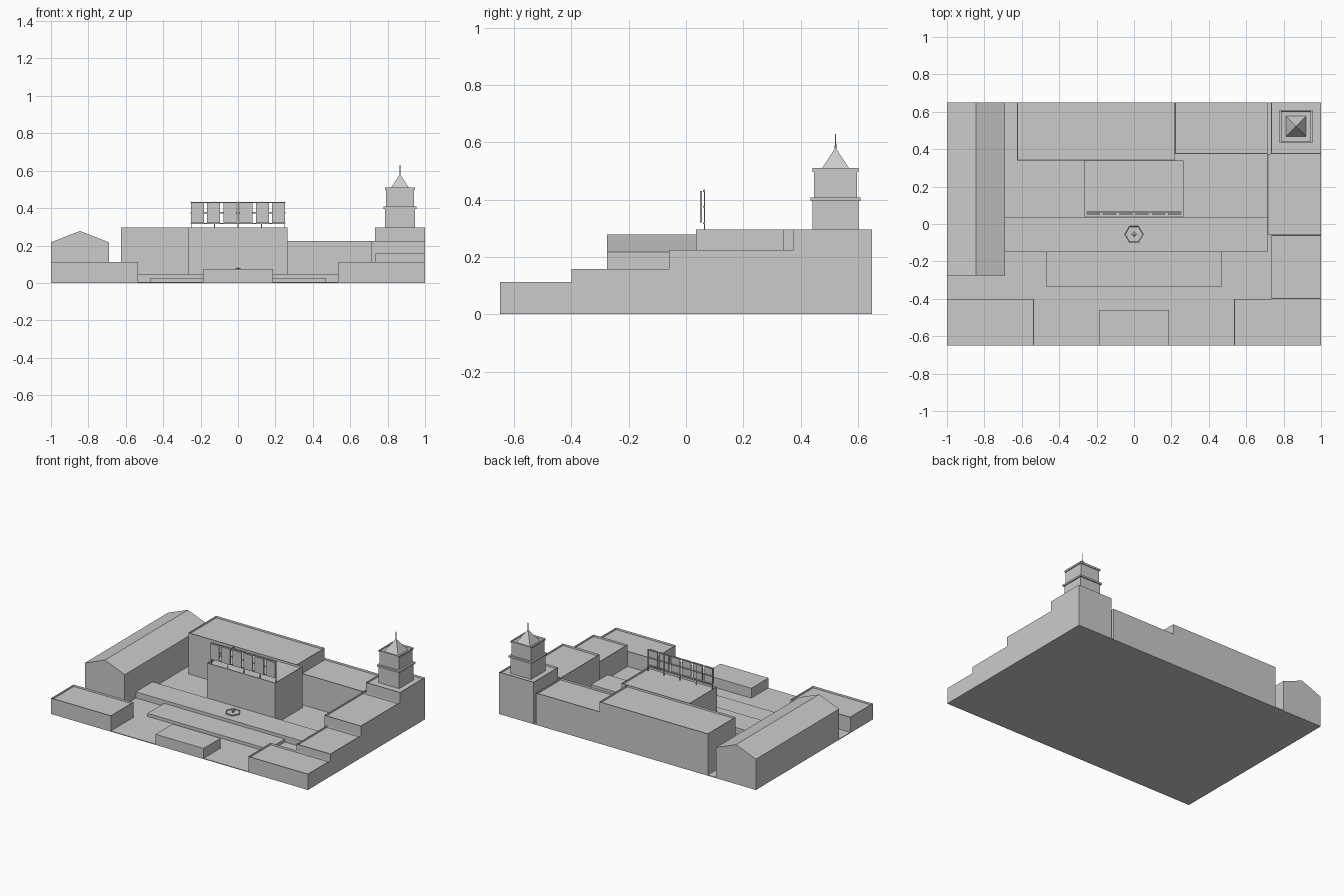
import bpy, bmesh
from mathutils import Matrix

cube = bpy.data.objects.get("Cube")
if cube:
    bpy.data.objects.remove(cube)

stone = bpy.data.materials.new("light_grey")
stone.use_nodes = True
GREY = (0.6, 0.6, 0.6, 1)
stone.diffuse_color = GREY
stone.node_tree.nodes["Principled BSDF"].inputs["Base Color"].default_value = GREY


def finish(name, bm):
    mesh = bpy.data.meshes.new(name)
    bm.normal_update()
    bm.to_mesh(mesh)
    bm.free()
    mesh.materials.append(stone)
    obj = bpy.data.objects.new(name, mesh)
    bpy.context.collection.objects.link(obj)
    return obj


def sink_top(bm, edge, depth):
    """Inset the top face and lower it, leaving a thin parapet."""
    bm.normal_update()
    top = max((f for f in bm.faces if f.normal.z > 0.9),
              key=lambda f: f.calc_center_median().z)
    bmesh.ops.inset_region(bm, faces=[top], thickness=edge)
    bmesh.ops.translate(bm, verts=top.verts, vec=(0, 0, -depth))


def block(name, x0, x1, y0, y1, z0, z1, parapet=False):
    bm = bmesh.new()
    bmesh.ops.create_cube(bm, size=1)
    bmesh.ops.scale(bm, verts=bm.verts, vec=(x1 - x0, y1 - y0, z1 - z0))
    bmesh.ops.translate(bm, verts=bm.verts,
                        vec=((x0 + x1) / 2, (y0 + y1) / 2, (z0 + z1) / 2))
    if parapet:
        sink_top(bm, 0.002, 0.013)
    return finish(name, bm)


def cone(name, sides, r0, r1, x, y, z0, z1, turn=0.0, sink=None):
    bm = bmesh.new()
    bmesh.ops.create_cone(bm, cap_ends=True, segments=sides, radius1=r0,
                          radius2=r1, depth=z1 - z0,
                          matrix=Matrix.Translation((x, y, (z0 + z1) / 2))
                          @ Matrix.Rotation(turn, 4, "Z"))
    if sink:
        sink_top(bm, *sink)
    return finish(name, bm)


# Ground and low terraces
block("ground_slab", -1, 1, -0.65, 0.65, 0, 0.005)
block("terrace", -0.69, 0.715, -0.15, 0.035, 0, 0.048)
block("front_step", -0.47, 0.47, -0.335, -0.15, 0, 0.026)
block("gate_house", -0.187, 0.187, -0.65, -0.46, 0, 0.075)

# Flat-roofed buildings with parapets
for side, x0, x1 in (("right", -1, -0.535), ("left", 0.535, 1)):
    block("front_building_" + side, x0, x1, -0.65, -0.4, 0, 0.112, True)
block("side_building_low", 0.735, 1, -0.4, -0.06, 0, 0.158, True)
block("side_building_high", 0.715, 1, -0.06, 0.375, 0, 0.225, True)
block("tower_building", 0.733, 1, 0.375, 0.65, 0, 0.295, True)
block("back_building_low", 0.22, 0.715, 0.375, 0.65, 0, 0.225, True)
block("back_building_high", -0.625, 0.22, 0.34, 0.65, 0, 0.295, True)
block("central_hall", -0.265, 0.265, 0.035, 0.34, 0, 0.295, True)

# Gabled hall
bm = bmesh.new()
outline = [(-1, 0), (-0.69, 0), (-0.69, 0.217), (-0.845, 0.278), (-1, 0.217)]
gable = bm.faces.new([bm.verts.new((x, -0.275, z)) for x, z in outline])
ext = bmesh.ops.extrude_face_region(bm, geom=[gable], use_keep_orig=True)
bmesh.ops.translate(bm, vec=(0, 0.925, 0),
                    verts=[v for v in ext["geom"] if isinstance(v, bmesh.types.BMVert)])
bmesh.ops.recalc_face_normals(bm, faces=bm.faces)
finish("gabled_hall", bm)

# Fountain on the terrace
cone("fountain_basin", 6, 0.05, 0.05, 0, -0.055, 0.04, 0.056, 0.5236, (0.004, 0.005))
cone("fountain_jet_lower", 4, 0.004, 0.017, 0, -0.055, 0.048, 0.076)
cone("fountain_jet_upper", 4, 0.017, 0.002, 0, -0.055, 0.076, 0.082)

# Rooftop panels on a frame of posts and rails
for i in range(6):
    x = (i - 2.5) * 0.087
    block(f"roof_panel_{i + 1}", x - 0.035, x + 0.035, 0.049, 0.056, 0.32, 0.43)
for i in range(5):
    x = (i - 2) * 0.125
    block(f"frame_post_{i + 1}", x - 0.002, x + 0.002, 0.062, 0.067, 0.28, 0.435)
for i, z in enumerate((0.318, 0.375, 0.43)):
    block(f"frame_rail_{i + 1}", -0.253, 0.253, 0.06, 0.066, z - 0.003, z + 0.003)


# Tower in stages
def stage(name, half, z0, z1, parapet=False):
    block(name, TX - half, TX + half, TY - half, TY + half, z0, z1, parapet)


TX, TY = 0.866, 0.522
stage("tower_lower_stage", 0.08, 0.27, 0.398)
stage("tower_lower_cornice", 0.088, 0.396, 0.408)
stage("tower_upper_stage", 0.075, 0.408, 0.497)
stage("tower_upper_cornice", 0.081, 0.498, 0.51, True)
cone("tower_roof", 4, 0.078, 0, TX, TY, 0.497, 0.582, 0.7854)
cone("tower_spire", 6, 0.003, 0.002, TX, TY, 0.57, 0.63)
